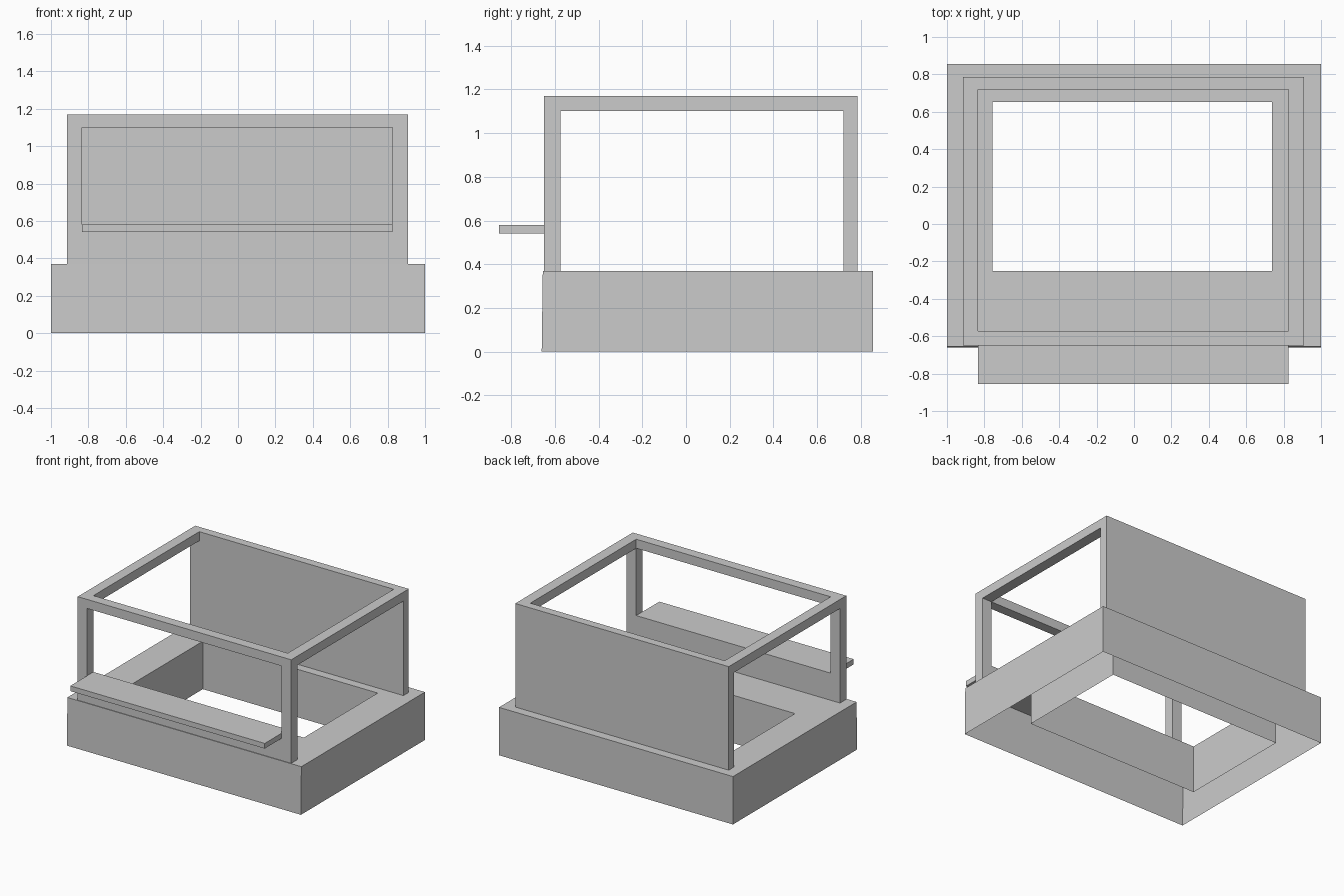
import bpy, bmesh

if "Cube" in bpy.data.objects:
    bpy.data.objects.remove(bpy.data.objects["Cube"])


def finish(name, bm):
    bmesh.ops.recalc_face_normals(bm, faces=bm.faces)
    mesh = bpy.data.meshes.new(name)
    bm.to_mesh(mesh)
    bm.free()
    obj = bpy.data.objects.new(name, mesh)
    bpy.context.collection.objects.link(obj)
    return obj


def rect_loop(bm, rect, z):
    x0, x1, y0, y1 = rect
    return [bm.verts.new((x, y, z)) for x, y in ((x0, y0), (x1, y0), (x1, y1), (x0, y1))]


def bridge(bm, a, b):
    for i in range(len(a)):
        j = (i + 1) % len(a)
        bm.faces.new((a[i], a[j], b[j], b[i]))


def ring(name, outer, inner, z0, z1, bottom=True, foot=None):
    """Rectangular ring with upright walls; the underside can stay open."""
    bm = bmesh.new()
    outer_low = rect_loop(bm, foot or outer, z0)
    outer_top = rect_loop(bm, outer, z1)
    inner_top = rect_loop(bm, inner, z1)
    inner_low = rect_loop(bm, inner, z0)
    loops = [outer_low, outer_top, inner_top, inner_low]
    for a, b in zip(loops, loops[1:]):
        bridge(bm, a, b)
    if bottom:
        bridge(bm, inner_low, outer_low)
    return finish(name, bm)


def upright(name, rect, z0, z1):
    """Four-sided upright without hidden end caps."""
    bm = bmesh.new()
    bridge(bm, rect_loop(bm, rect, z0), rect_loop(bm, rect, z1))
    return finish(name, bm)


X0, X1, Y0, Y1 = -0.915, 0.91, -0.65, 0.785     # outside of the frame
IX0, IX1, IY0, IY1 = -0.835, 0.827, -0.573, 0.72  # inside of the frame
BASE, RAIL, TOP = 0.37, 1.10, 1.17

# Hollow base, open underneath, with a walled opening
ring("base", (-1, 1, -0.655, 0.855), (-0.757, 0.738, -0.25, 0.652), 0, BASE,
     bottom=False, foot=(-1, 1, -0.66, 0.855))

# Top rail, front posts and back wall
ring("top_rail", (X0, X1, Y0, Y1), (IX0, IX1, IY0, IY1), RAIL, TOP)
upright("front_post_left", (X0, IX0, Y0, IY0), BASE, RAIL)
upright("front_post_right", (IX1, X1, Y0, IY0), BASE, RAIL)
upright("back_wall", (X0, X1, IY1, Y1), BASE, RAIL)

# Counter shelf and front panel: one L-shaped profile extruded along x
bm = bmesh.new()
profile = [(-0.855, 0.54), (Y0, 0.54), (Y0, BASE), (IY0, BASE), (IY0, 0.58), (-0.855, 0.58)]
face = bm.faces.new([bm.verts.new((IX0, y, z)) for y, z in profile])
ext = bmesh.ops.extrude_face_region(bm, geom=[face], use_keep_orig=True)
moved = [v for v in ext["geom"] if isinstance(v, bmesh.types.BMVert)]
bmesh.ops.translate(bm, verts=moved, vec=(IX1 - IX0, 0, 0))
finish("counter", bm)
